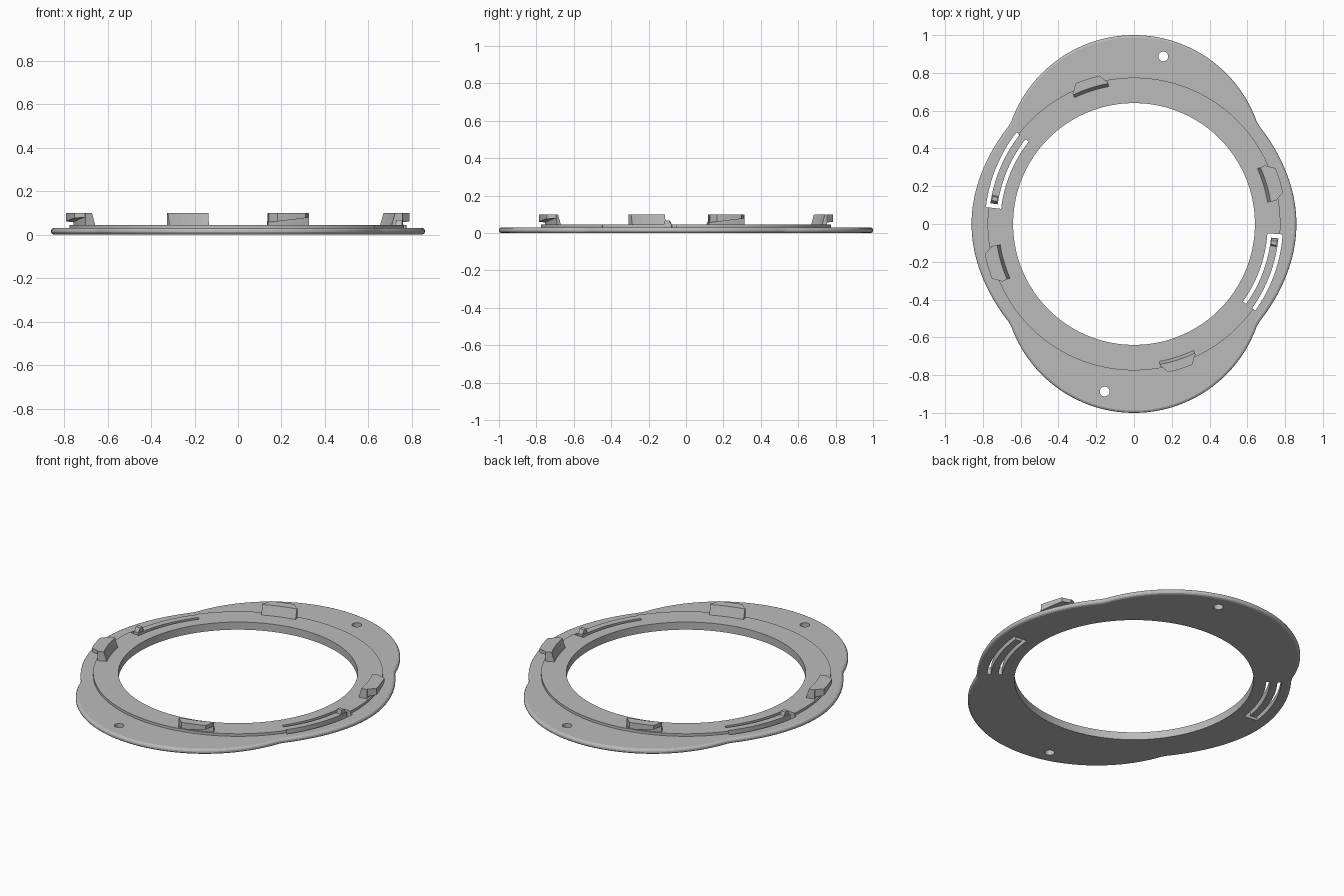
import bpy, bmesh, math
from math import sin, cos, sqrt, radians

cube = bpy.data.objects.get("Cube")
if cube:
    bpy.data.objects.remove(cube, do_unlink=True)

grey = bpy.data.materials.new("plain_grey")
grey.use_nodes = True
colour = (0.5, 0.5, 0.5, 1)
grey.diffuse_color = colour
grey.node_tree.nodes["Principled BSDF"].inputs["Base Color"].default_value = colour

PLATE, RING, TOP = 0.03, 0.045, 0.1      # heights of plate, raised ring, lugs


def polar(r, deg, z):
    return (r * cos(radians(deg)), r * sin(radians(deg)), z)


def arc(r, a, b, z, n=16):
    return [polar(r, a + (b - a) * i / n, z) for i in range(n + 1)]


def bridge(bm, loops, closed=False):
    """Join a series of closed loops with quads; cap the ends if open."""
    rows = [[bm.verts.new(p) for p in loop] for loop in loops]
    n = len(rows[0])
    pairs = list(zip(rows, rows[1:])) + ([(rows[-1], rows[0])] if closed else [])
    for a, b in pairs:
        for i in range(n):
            j = (i + 1) % n
            bm.faces.new((a[i], a[j], b[j], b[i]))
    if not closed:
        bm.faces.new(rows[0][::-1])
        bm.faces.new(rows[-1])


def finish(name, bm):
    bmesh.ops.recalc_face_normals(bm, faces=bm.faces)
    mesh = bpy.data.meshes.new(name)
    bm.to_mesh(mesh)
    bm.free()
    mesh.materials.append(grey)
    obj = bpy.data.objects.new(name, mesh)
    bpy.context.collection.objects.link(obj)
    return obj


def solid(name, *loops):
    bm = bmesh.new()
    bridge(bm, loops)
    return finish(name, bm)


def raised(loop, z):
    return [(x, y, z) for x, y, _ in loop]


def outline(deg):
    """Round body merged with a smaller round lobe at front and back."""
    s = abs(sin(radians(deg)))
    lobe = 0.31 * s + sqrt((0.31 * s) ** 2 + 0.69 ** 2 - 0.31 ** 2)
    t = min(math.degrees(math.asin(min(s, 1))) / 38, 1)
    return max(lobe, 0.86 - 0.018 * t * t * (3 - 2 * t))


# Base plate with rounded rim and raised inner ring, in one section
STEPS = 180
angles = [360 * i / STEPS for i in range(STEPS)]
rim = [(0.012, 0), (0.004, 0.004), (0, 0.011), (0, 0.019), (0.004, 0.026), (0.012, PLATE)]
loops = [[polar(0.64, a, 0) for a in angles]]
loops += [[polar(outline(a) - d, a, z) for a in angles] for d, z in rim]
loops += [[polar(r, a, z) for a in angles]
          for r, z in ((0.775, PLATE), (0.775, RING), (0.64, RING))]
bm = bmesh.new()
bridge(bm, loops, closed=True)
base = finish("base_ring", bm)

# Cutters: two screw holes and two U-shaped slots around spring tongues
cutters = []
for side in (1, -1):
    hole = [(side * 0.155 + 0.026 * cos(radians(a)), side * 0.887 + 0.026 * sin(radians(a)), -0.1)
            for a in range(0, 360, 15)]
    cutters.append(solid("hole_cutter", hole, raised(hole, 0.2)))

SLOTS = (("left", -35.5), ("right", 142))
for side, start in SLOTS:
    end, tip = start + 31.5, start + 29.8
    u = (arc(0.789, start, end, -0.1) + arc(0.708, end, start, -0.1)
         + arc(0.729, start, tip, -0.1) + arc(0.768, tip, start, -0.1))
    cutters.append(solid("slot_cutter", u, raised(u, 0.2)))

for cutter in cutters:
    cutter.hide_render = True
    mod = base.modifiers.new("cut", "BOOLEAN")
    mod.operation, mod.solver, mod.object = "DIFFERENCE", "EXACT", cutter
bpy.context.view_layer.update()
cut_mesh = bpy.data.meshes.new_from_object(
    base.evaluated_get(bpy.context.evaluated_depsgraph_get()))
base.modifiers.clear()
base.data = cut_mesh
for cutter in cutters:
    bpy.data.objects.remove(cutter, do_unlink=True)

bpy.ops.object.select_all(action="DESELECT")
base.select_set(True)
bpy.context.view_layer.objects.active = base
bpy.ops.object.shade_smooth_by_angle(angle=radians(25))

# Small catch on the free end of each tongue
for side, start in SLOTS:
    a, b = start + 26.4, start + 29.8

    def patch(lo, hi, z):
        return arc(0.734, lo, hi, z, 2) + arc(0.764, hi, lo, z, 2)
    solid(side + "_tongue_catch", patch(a, b, RING - 0.005), patch(a + 0.6, b - 1.2, 0.068))

# Four locking lugs: a neck on the ring and an overhanging lip with a ramped underside
HALF = 7.4
for name, mid, inner in (("left_lug", 16.7, 0.715), ("back_lug", 107.8, 0.738),
                         ("right_lug", 196.2, 0.715), ("front_lug", 287.8, 0.738)):
    lo, hi = mid - HALF, mid + HALF
    bm = bmesh.new()
    outer = arc(0.766, hi, lo, 0, 6)
    bridge(bm, [raised(arc(inner, lo, hi, 0, 6) + outer, RING - 0.005),
                raised(arc(inner + 0.018, lo, hi, 0, 6) + outer, TOP)])
    lip = arc(0.76, lo, hi, TOP, 6) + arc(0.806, hi - 2.6, lo + 2.6, TOP, 6)
    under = []
    for x, y, _ in lip:
        turn = (math.degrees(math.atan2(y, x)) - lo) % 360
        turn = 0 if turn > 180 else turn
        under.append((x, y, 0.056 + 0.024 * turn / (2 * HALF)))
    bridge(bm, [under, lip])
    finish(name, bm)
